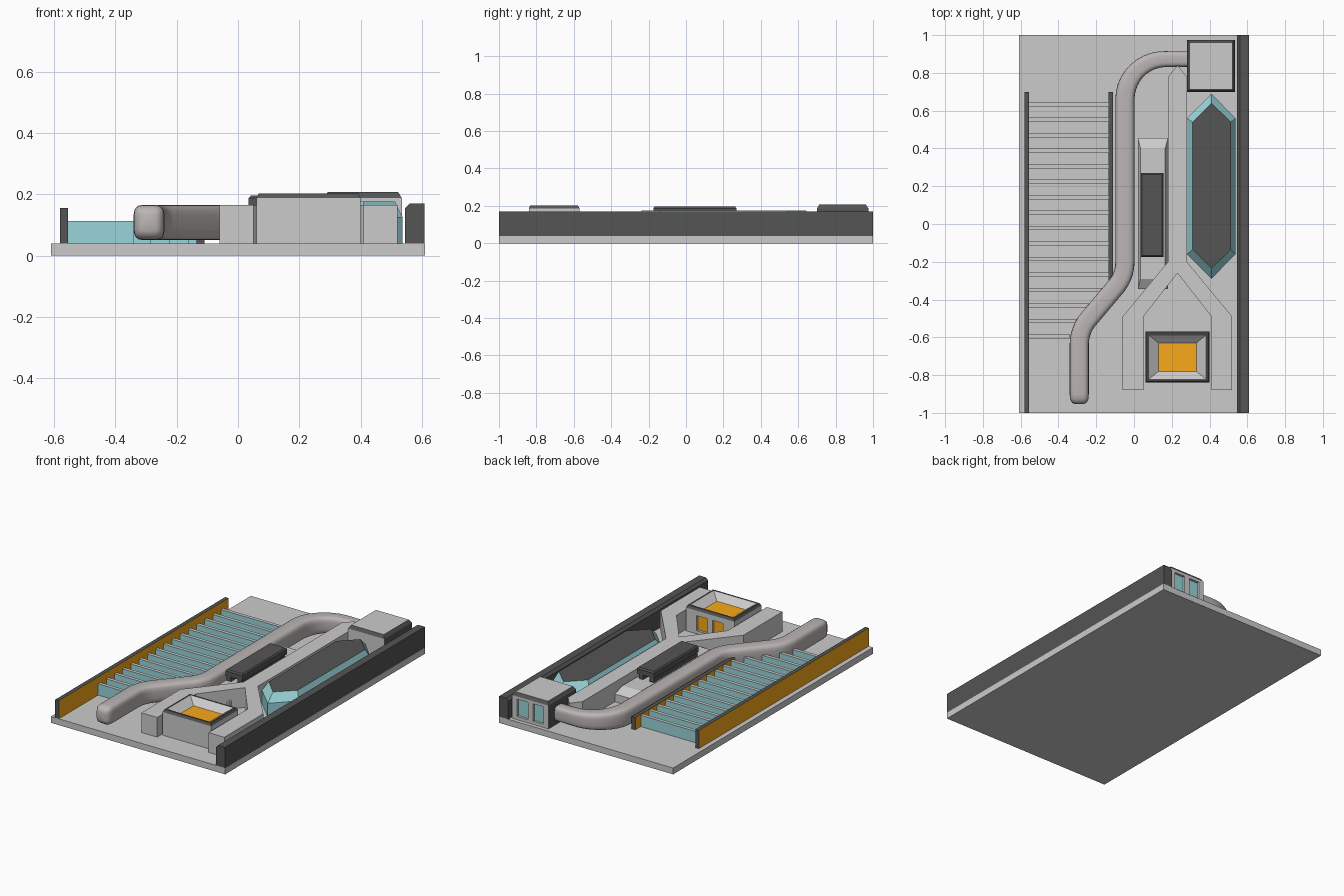
import bpy, bmesh, math
from mathutils import Vector

if "Cube" in bpy.data.objects:
    bpy.data.objects.remove(bpy.data.objects["Cube"])

COLORS = {"grey": (0.8, 0.8, 0.8, 1), "dark": (0.09, 0.09, 0.09, 1),
          "teal": (0.32, 0.66, 0.70, 1), "orange": (0.95, 0.40, 0.01, 1),
          "pipe": (0.50, 0.46, 0.46, 1)}
MATS = {}
for key, col in COLORS.items():
    MATS[key] = bpy.data.materials.new(key)
    MATS[key].diffuse_color = col


def rect(x0, x1, y0, y1, ix=0.0, iy=None):
    iy = ix if iy is None else iy
    return [(x0 + ix, y0 + iy), (x1 - ix, y0 + iy), (x1 - ix, y1 - iy), (x0 + ix, y1 - iy)]


def loft(name, rings, bands, top="grey", bottom="grey"):
    """Join rings of 3D points; each band has one colour or a colour per side."""
    bm = bmesh.new()
    used = []

    def paint(face, key):
        if key not in used:
            used.append(key)
        face.material_index = used.index(key)

    loops = [[bm.verts.new(p) for p in r] for r in rings]
    n = len(loops[0])
    for a, b, key in zip(loops, loops[1:], bands):
        for i in range(n):
            j = (i + 1) % n
            paint(bm.faces.new((a[i], a[j], b[j], b[i])), key if isinstance(key, str) else key[i % len(key)])
    paint(bm.faces.new(loops[0][::-1]), bottom)
    paint(bm.faces.new(loops[-1]), top)
    bmesh.ops.recalc_face_normals(bm, faces=bm.faces)
    mesh = bpy.data.meshes.new(name)
    bm.to_mesh(mesh)
    bm.free()
    for key in used:
        mesh.materials.append(MATS[key])
    ob = bpy.data.objects.new(name, mesh)
    bpy.context.collection.objects.link(ob)
    return ob


def stack(name, levels, bands, top="grey", bottom="grey"):
    return loft(name, [[(x, y, z) for x, y in o] for o, z in levels], bands, top, bottom)


def box(name, x0, x1, y0, y1, z0, z1, sides="grey", top="grey"):
    o = rect(x0, x1, y0, y1)
    return stack(name, [(o, z0), (o, z1)], [sides], top, top)


def back_windows(ob, name, spans, y, z0, z1, color):
    """Cut recesses into a +y wall and set a coloured pane in each."""
    for i, (x0, x1) in enumerate(spans):
        cutter = box("window_cutter", x0, x1, y - 0.02, y + 0.02, z0, z1)
        mod = ob.modifiers.new("window", 'BOOLEAN')
        mod.operation, mod.solver, mod.object = 'DIFFERENCE', 'EXACT', cutter
        bpy.context.view_layer.objects.active = ob
        bpy.ops.object.modifier_apply(modifier=mod.name)
        bpy.data.objects.remove(cutter)
        box(f"{name}_{i + 1}", x0, x1, y - 0.022, y - 0.015, z0, z1, color, color)


# Base plate and long dark side wall with a chamfered inner edge
box("base_plate", -0.61, 0.61, -1, 1, 0, 0.04)
wall_profile = [(0.545, 0.04), (0.608, 0.04), (0.608, 0.17), (0.56, 0.17), (0.545, 0.155)]
loft("side_wall", [[(x, y, z) for x, z in wall_profile] for y in (-1, 1)], ["dark"], "dark", "dark")

# Louvre rails (orange faces, dark edges) and slats
rail_sides = ("dark", "orange", "dark", "orange")
box("outer_rail", -0.58, -0.555, -1, 0.7, 0.04, 0.155, rail_sides, "dark")
box("inner_rail", -0.135, -0.11, -0.32, 0.7, 0.04, 0.118, rail_sides, "dark")
for i in range(16):
    y = -0.607 + i * 0.082
    right = -0.135 if y > -0.32 else -0.13 - 0.75 * min(0.28, -0.32 - y)
    box(f"slat_{i + 1}", -0.555, right, y, y + 0.022, 0.04, 0.112, "teal")

# Forked central block
half_fork = [(0.05, 0.78), (0.05, -0.20), (0.29, -0.49), (0.29, -0.88), (0.18, -0.88), (0.18, -0.49)]
fork = ([(0.23, 0.84)] + [(0.23 - x, y) for x, y in half_fork] + [(0.23, -0.26)]
        + [(0.23 + x, y) for x, y in reversed(half_fork)])
stack("forked_block", [(fork, 0.04), (fork, 0.165)], ["grey"])


# Pipe: rounded-square section swept along a path with softened bends
def bend(a, p, b, n=5):
    a, p, b = Vector(a), Vector(p), Vector(b)
    return [a * (1 - t) ** 2 + p * 2 * t * (1 - t) + b * t * t for t in (i / n for i in range(n + 1))]


path = [Vector((-0.29, -0.90)), Vector((-0.29, -0.8))]
path += bend((-0.29, -0.64), (-0.29, -0.57), (-0.25, -0.515))
path += bend((-0.09, -0.325), (-0.048, -0.27), (-0.048, -0.20))
path += [Vector((0.165 - 0.213 * math.cos(t), 0.66 + 0.213 * math.sin(t)))
         for t in (math.pi / 2 * i / 10 for i in range(11))]
path += [Vector((0.30, 0.873))]
section = []
for i in range(20):
    a = 2 * math.pi * (i + 0.5) / 20
    c, s = math.cos(a), math.sin(a)
    section.append((0.051 * math.copysign(abs(c) ** 0.5, c), 0.058 * math.copysign(abs(s) ** 0.5, s)))


def ring(p, d, k=1.0):
    side = Vector((d.y, -d.x))
    return [(p.x + side.x * u * k, p.y + side.y * u * k, 0.108 + v * k) for u, v in section]


rings = [ring(Vector((-0.29, y)), Vector((0, 1)), k) for y, k in ((-0.953, 0.5), (-0.946, 0.75), (-0.928, 0.96))]
for i, p in enumerate(path):
    d = (path[min(i + 1, len(path) - 1)] - path[max(i - 1, 0)]).normalized()
    if i == len(path) - 1:
        d = Vector((1, 0))
    rings.append(ring(p, d, 1 - 0.2 * max(0, i - len(path) + 10) / 9))
pipe = loft("pipe", rings, ["pipe"] * (len(rings) - 1), "pipe", "pipe")
bpy.ops.object.select_all(action='DESELECT')
pipe.select_set(True)
bpy.context.view_layer.objects.active = pipe
bpy.ops.object.shade_smooth_by_angle(angle=math.radians(35))

# Elongated hexagonal skylight: glass sides, dark roof
hexa = [(0.41, -0.29), (0.537, -0.16), (0.537, 0.56), (0.41, 0.69), (0.28, 0.56), (0.28, -0.16)]
roof = [(0.41, -0.235), (0.512, -0.135), (0.512, 0.54), (0.41, 0.64), (0.31, 0.54), (0.31, -0.135)]
stack("skylight", [(hexa, 0.04), (hexa, 0.125), (roof, 0.176)], ["teal", "teal"], "dark")

# Low plinth beside the fork, with the dark unit raised on two runners
p = (0.02, 0.18, -0.345, 0.455)
stack("plinth", [(rect(*p), 0.04), (rect(*p), 0.09), (rect(*p, 0.015, 0.055), 0.125)], ["grey", "grey"])
u = (0.035, 0.155, -0.175, 0.27)
stack("roof_unit", [(rect(*u), 0.155), (rect(*u), 0.187), (rect(*u, 0.007), 0.196)], ["dark"] * 2, "dark", "dark")
for i, x in enumerate((0.04, 0.115)):
    box(f"unit_runner_{i + 1}", x, x + 0.03, -0.17, 0.265, 0.12, 0.156, "dark", "dark")

# Front building: dark rim round a sunken orange roof, windows at the back
f = (0.06, 0.40, -0.84, -0.57)
front = stack("front_building",
              [(rect(*f), 0.04), (rect(*f), 0.187), (rect(*f, 0.008), 0.203), (rect(*f, 0.018), 0.203),
               (rect(0.13, 0.33, -0.78, -0.63), 0.165)],
              ["grey", "dark", "dark", "grey"], "orange")
back_windows(front, "front_building_window", [(0.14, 0.215), (0.25, 0.325)], -0.57, 0.06, 0.155, "orange")

# Rear building: dark flanks and rim, grey roof, windows at the back
r = (0.28, 0.535, 0.70, 0.975)
rear = stack("rear_building", [(rect(*r), 0.04), (rect(*r), 0.187), (rect(*r, 0.013), 0.207)],
             [("grey", "dark", "grey", "dark"), "dark"], "grey")
back_windows(rear, "rear_building_window", [(0.315, 0.39), (0.425, 0.50)], 0.975, 0.06, 0.17, "teal")

for m in bpy.data.materials:
    if m.users and not m.is_grease_pencil:
        m.use_nodes = True
        m.node_tree.nodes["Principled BSDF"].inputs["Base Color"].default_value = m.diffuse_color
